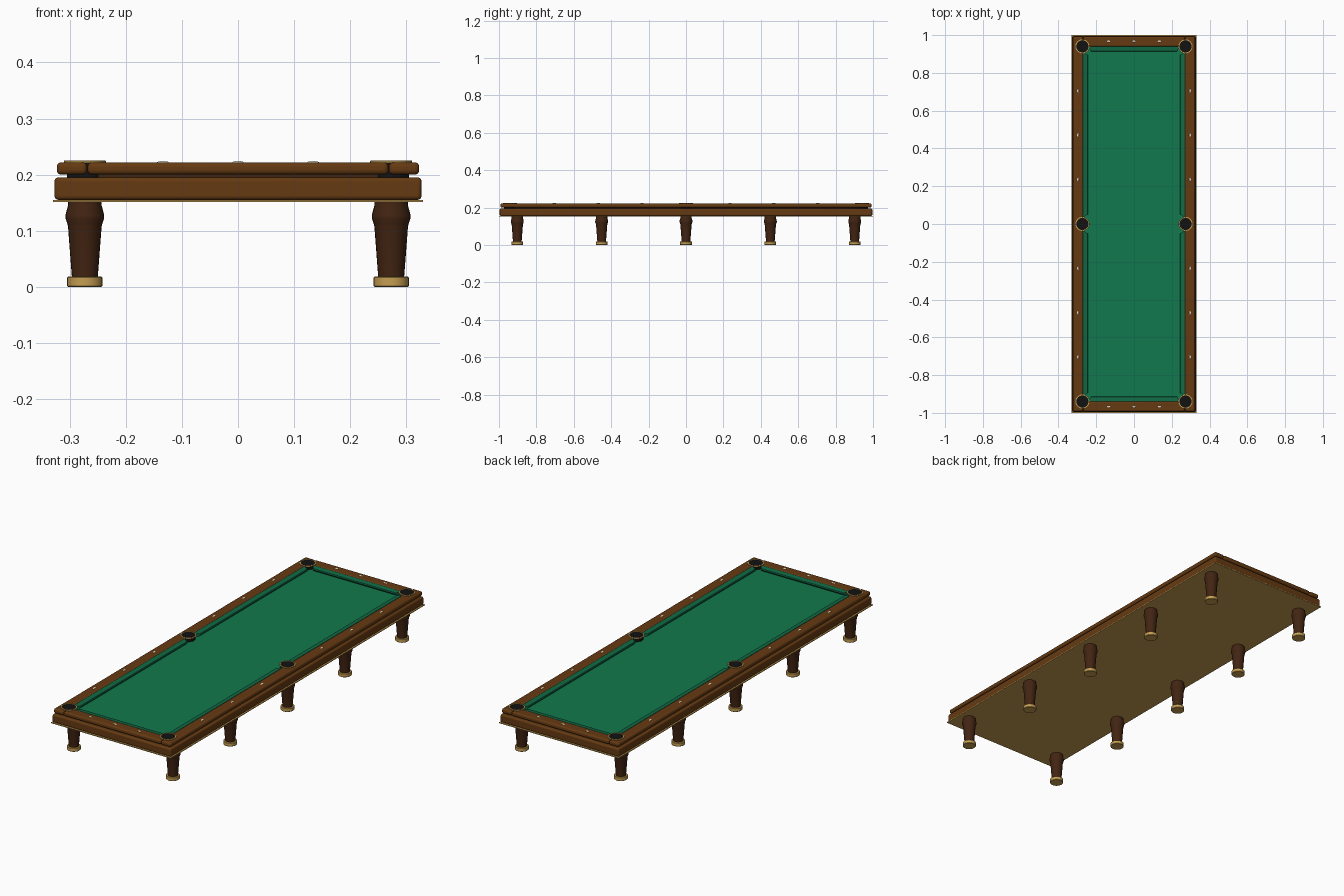
import bpy
import bmesh
from mathutils import Matrix, Vector
from math import pi, cos, sin, radians

cube = bpy.data.objects.get("Cube")
if cube:
    bpy.data.objects.remove(cube, do_unlink=True)


def material(name, r, g, b):
    m = bpy.data.materials.new(name)
    m.use_nodes = True
    m.diffuse_color = (r, g, b, 1)
    m.node_tree.nodes["Principled BSDF"].inputs["Base Color"].default_value = (r, g, b, 1)
    return m


WOOD = material("walnut wood", 0.13, 0.042, 0.006)
DARK = material("dark wood", 0.055, 0.018, 0.006)
BRASS = material("brass", 0.56, 0.34, 0.085)
CLOTH = material("green cloth", 0.006, 0.19, 0.075)
CUSHION = material("cushion green", 0.005, 0.145, 0.06)
BLACK = material("pocket black", 0.006, 0.006, 0.006)
PEARL = material("pearl", 0.85, 0.8, 0.65)


def finish(bm, name, mat, bevel=0.0):
    bmesh.ops.recalc_face_normals(bm, faces=bm.faces)
    mesh = bpy.data.meshes.new(name)
    bm.to_mesh(mesh)
    bm.free()
    mesh.materials.append(mat)
    obj = bpy.data.objects.new(name, mesh)
    bpy.context.collection.objects.link(obj)
    if bevel:
        mod = obj.modifiers.new("rounded edges", 'BEVEL')
        mod.width = bevel
        mod.segments = 4
    bpy.ops.object.select_all(action='DESELECT')
    bpy.context.view_layer.objects.active = obj
    obj.select_set(True)
    bpy.ops.object.shade_smooth_by_angle(angle=radians(35))
    return obj


def box(name, mat, x0, x1, y0, y1, z0, z1, bevel=0.0):
    bm = bmesh.new()
    centre = Matrix.Translation(((x0 + x1) / 2, (y0 + y1) / 2, (z0 + z1) / 2))
    size = Matrix.Diagonal((x1 - x0, y1 - y0, z1 - z0, 1))
    bmesh.ops.create_cube(bm, size=1, matrix=centre @ size)
    return finish(bm, name, mat, bevel)


def lathe(name, mat, x, y, profile, closed=False, sides=24):
    """Turn (radius, height) points around a vertical axis."""
    bm = bmesh.new()
    rings = [[bm.verts.new((x + r * cos(2 * pi * i / sides),
                            y + r * sin(2 * pi * i / sides), z))
              for i in range(sides)] for r, z in profile]
    pairs = list(zip(rings, rings[1:]))
    if closed:
        pairs.append((rings[-1], rings[0]))
    else:
        bm.faces.new(rings[0])
        bm.faces.new(rings[-1])
    for a, b in pairs:
        for i in range(sides):
            j = (i + 1) % sides
            bm.faces.new((a[i], a[j], b[j], b[i]))
    return finish(bm, name, mat)


def cushion(name, start, end, inward):
    """Rubber nose along a rail, with mitred ends."""
    start, end, inward = Vector(start), Vector(end), Vector(inward)
    along = (end - start).normalized()
    section = [(0, 0.200), (0, 0.220), (0.024, 0.217), (0.026, 0.212), (0.018, 0.200)]
    bm = bmesh.new()
    a = [bm.verts.new(start + inward * d + along * d * 0.6 + Vector((0, 0, z))) for d, z in section]
    b = [bm.verts.new(end + inward * d - along * d * 0.6 + Vector((0, 0, z))) for d, z in section]
    bm.faces.new(a)
    bm.faces.new(b)
    for i in range(len(section)):
        j = (i + 1) % len(section)
        bm.faces.new((a[i], a[j], b[j], b[i]))
    finish(bm, name, CUSHION)


def inlay(name, x, y, sx, sy):
    bm = bmesh.new()
    place = Matrix.Translation((x, y, 0.222)) @ Matrix.Diagonal((sx, sy, 0.0022, 1))
    bmesh.ops.create_uvsphere(bm, u_segments=12, v_segments=8, radius=1, matrix=place)
    finish(bm, name, PEARL)


# Cabinet, brass trim and playing bed
box("base_trim", BRASS, -0.33, 0.33, -1.0, 1.0, 0.151, 0.155)
box("cabinet", WOOD, -0.327, 0.327, -0.996, 0.996, 0.155, 0.195, 0.007)
box("slate_bed", DARK, -0.295, 0.295, -0.962, 0.962, 0.19, 0.201)
box("playing_cloth", CLOTH, -0.268, 0.268, -0.938, 0.938, 0.199, 0.204)

# Rails, cushions and rail inlays
for s, side in ((1, "left"), (-1, "right")):
    xs = sorted((s * 0.269, s * 0.323))
    box(f"{side}_rail", WOOD, *xs, -0.992, 0.992, 0.2, 0.222, 0.008)
    for t, half in ((-1, "front"), (1, "back")):
        cushion(f"{side}_{half}_cushion", (s * 0.27, t * 0.035, 0),
                (s * 0.27, t * 0.91, 0), (-s, 0, 0))
        for k in (1, 2, 3):
            inlay(f"{side}_{half}_inlay_{k}", s * 0.297, t * 0.235 * k, 0.005, 0.01)

for t, end in ((-1, "front"), (1, "back")):
    ys = sorted((t * 0.939, t * 0.992))
    box(f"{end}_rail", WOOD, -0.268, 0.268, *ys, 0.2, 0.222, 0.008)
    cushion(f"{end}_cushion", (-0.243, t * 0.94, 0), (0.243, t * 0.94, 0), (0, -t, 0))
    for k in (-1, 0, 1):
        inlay(f"{end}_inlay_{k + 2}", k * 0.134, t * 0.967, 0.01, 0.005)

# Pockets with brass rims
for x, side in ((0.273, "left"), (-0.273, "right")):
    for y, spot in ((-0.94, "front"), (0, "middle"), (0.94, "back")):
        lathe(f"{side}_{spot}_pocket", BLACK, x, y, [(0.032, 0.19), (0.0325, 0.2235)])
        lathe(f"{side}_{spot}_pocket_rim", BRASS, x, y,
              [(0.0375, 0.221), (0.0375, 0.2245), (0.036, 0.2255),
               (0.0335, 0.2255), (0.032, 0.2245), (0.032, 0.221)], closed=True)

# Turned legs on brass feet
leg_profile = [(0.023, 0.016), (0.03, 0.108), (0.031, 0.112), (0.0345, 0.122),
               (0.0345, 0.128), (0.03, 0.145), (0.03, 0.152)]
foot_profile = [(0.03, 0), (0.0315, 0.0015), (0.0315, 0.0165), (0.03, 0.018)]
for x, side in ((0.273, "left"), (-0.273, "right")):
    for k in range(5):
        y = (k - 2) * 0.451
        lathe(f"{side}_leg_{k + 1}", DARK, x, y, leg_profile)
        lathe(f"{side}_foot_{k + 1}", BRASS, x, y, foot_profile)
